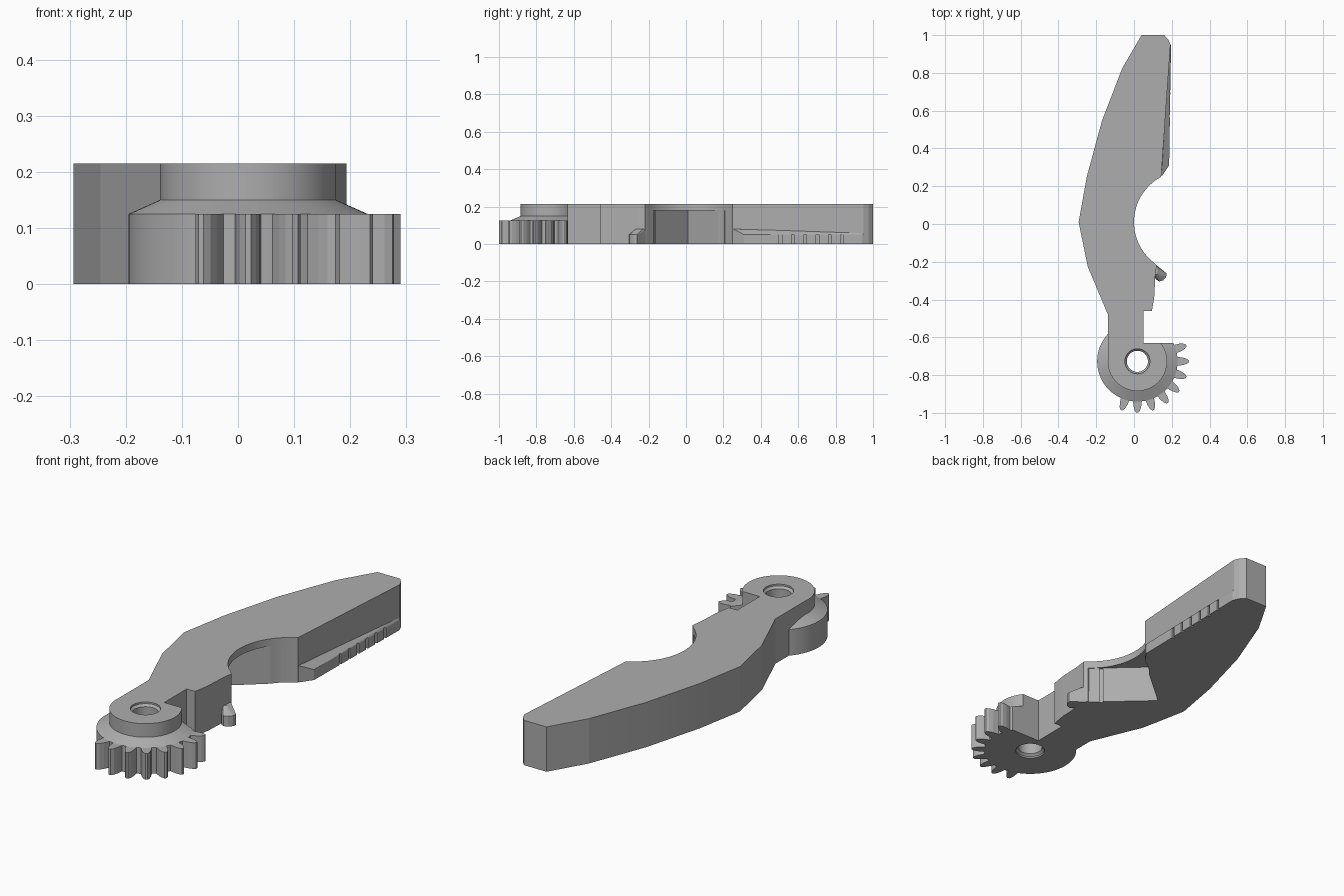
import bpy, bmesh, math
from mathutils import Vector, Matrix

cube = bpy.data.objects.get("Cube")
if cube:
    bpy.data.objects.remove(cube, do_unlink=True)

GREY = (0.42, 0.42, 0.42, 1)
grey = bpy.data.materials.new("plain grey")
grey.use_nodes = True
grey.diffuse_color = GREY
grey.node_tree.nodes["Principled BSDF"].inputs["Base Color"].default_value = GREY

TOP, GEAR_TOP = 0.215, 0.125
HUB = Vector((0.018, -0.727, 0))


def finish(bm, name):
    bmesh.ops.recalc_face_normals(bm, faces=bm.faces)
    mesh = bpy.data.meshes.new(name)
    bm.to_mesh(mesh)
    bm.free()
    mesh.materials.append(grey)
    ob = bpy.data.objects.new(name, mesh)
    bpy.context.collection.objects.link(ob)
    return ob


def prism(name, outline, z0, z1):
    bm = bmesh.new()
    face = bm.faces.new([bm.verts.new((x, y, z0)) for x, y in outline])
    ext = bmesh.ops.extrude_face_region(bm, geom=[face])
    bmesh.ops.translate(bm, vec=(0, 0, z1 - z0),
                        verts=[v for v in ext["geom"] if isinstance(v, bmesh.types.BMVert)])
    return finish(bm, name)


def lathe(name, profile, steps=72):
    """Closed solid turned about the hub axis; profile starts and ends on the axis."""
    bm = bmesh.new()
    vs = [bm.verts.new(HUB + Vector((r, 0, z))) for r, z in profile]
    edges = [bm.edges.new(p) for p in zip(vs, vs[1:])]
    bmesh.ops.spin(bm, geom=vs + edges, cent=HUB, axis=(0, 0, 1),
                   angle=math.tau, steps=steps)
    bmesh.ops.remove_doubles(bm, verts=bm.verts, dist=1e-5)
    return finish(bm, name)


def hull(name, points):
    bm = bmesh.new()
    for p in points:
        bm.verts.new(p)
    res = bmesh.ops.convex_hull(bm, input=bm.verts)
    bmesh.ops.delete(bm, geom=list(set(res["geom_interior"] + res["geom_unused"])), context="VERTS")
    bmesh.ops.dissolve_limit(bm, angle_limit=0.01, verts=bm.verts, edges=bm.edges)
    return finish(bm, name)


def combine(ob, other, operation):
    """Apply a boolean and drop the helper."""
    mod = ob.modifiers.new("combine", "BOOLEAN")
    mod.operation, mod.solver, mod.object = operation, "EXACT", other
    bpy.context.view_layer.update()
    deps = bpy.context.evaluated_depsgraph_get()
    mesh = bpy.data.meshes.new_from_object(ob.evaluated_get(deps))
    ob.modifiers.clear()
    ob.data = mesh
    bpy.data.objects.remove(other, do_unlink=True)


# Arm plate: straight-sided back and a round bite in the gripping side
bite = []
for i in range(33):
    a = math.radians(118 + 10 * i / 32 + (232 - 128) * i / 32)
    bite.append((0.271 + 0.271 * math.cos(a), 0.01 + 0.271 * math.sin(a)))
outline = [(0.04, 1), (0.16, 1), (0.182, 0.975), (0.193, 0.95)] + bite + [
    (0.12, -0.22), (0.112, -0.28), (0.108, -0.38), (0.095, -0.46), (0.05, -0.46),
    (0.05, -0.727), (-0.138, -0.727), (-0.138, -0.48), (-0.245, -0.225),
    (-0.293, 0.01), (-0.25, 0.25), (-0.17, 0.545), (-0.062, 0.825)]
arm = prism("arm", outline, 0, TOP)

# V-shaped pocket beneath a thin roof
corner, low, high = (-0.135, 0.01), (0.1, -0.205), (0.145, 0.25)
pocket = prism("pocket", [corner, low, (0.35, -0.2), (0.35, 0.25), high], -0.1, 0.18)
combine(arm, pocket, "DIFFERENCE")

# Upright grooves in the pocket walls
for end in (low, high):
    a, b = Vector(corner), Vector(end)
    along = (b - a).normalized()
    side = Vector((-along.y, along.x)) * 0.008
    mid = a.lerp(b, 0.8)
    quad = [mid + side, mid + side + along * 0.016, mid - side + along * 0.016, mid - side]
    combine(arm, prism("groove", [tuple(p) for p in quad], -0.1, 0.18), "DIFFERENCE")

# Hub with collar, cone and gear disc, cut flat beside the neck
hub = lathe("hub", [(0, 0), (0.213, 0), (0.213, GEAR_TOP), (0.157, 0.15), (0.157, TOP), (0, TOP)])
flat = prism("flat", [(0.05, -0.63), (0.4, -0.63), (0.4, -0.4), (0.05, -0.4)], -0.1, 0.4)
combine(hub, flat, "DIFFERENCE")
combine(arm, hub, "UNION")

# Pivot hole with chamfered rims
bore = lathe("bore", [(0, -0.02), (0.067, -0.02), (0.067, 0.008), (0.056, 0.018),
                      (0.056, TOP - 0.018), (0.066, TOP - 0.008), (0.066, TOP + 0.02),
                      (0, TOP + 0.02)], 48)
combine(arm, bore, "DIFFERENCE")

# Gear teeth on the front right part of the disc
half = [(0.19, 0.026), (0.212, 0.023), (0.24, 0.02), (0.26, 0.014), (0.272, 0.005)]
tooth = half + [(r, -w) for r, w in reversed(half)]
parts = [arm]
for i in range(8):
    ob = prism("gear_tooth", tooth, 0, GEAR_TOP)
    ob.data.transform(Matrix.Translation(HUB) @ Matrix.Rotation(math.radians(18 - 18 * i), 4, "Z"))
    parts.append(ob)

# Sloped gripping lip along the jaw, with notches
lip = hull("jaw_lip", [(x, y, z) for x, y, top in (
    (0.186, 0.31, 0.05), (0.196, 0.945, 0.05), (0.146, 0.252, 0.08),
    (0.19, 0.955, 0.06), (0.125, 0.3, 0.08), (0.17, 0.95, 0.06)) for z in (0, top)])
for i in range(6):
    y = 0.505 + 0.066 * i
    notch = [(0.18, y - 0.007), (0.25, y - 0.007), (0.25, y + 0.007), (0.18, y + 0.007)]
    combine(lip, prism("notch", notch, -0.1, 0.052), "DIFFERENCE")
parts.append(lip)

# Small rounded claw below the bite
foot = [(0.1, -0.203), (0.173, -0.262), (0.17, -0.28), (0.155, -0.298), (0.135, -0.304),
        (0.118, -0.295), (0.108, -0.28)]
crown = [(0.1, -0.205), (0.125, -0.23), (0.125, -0.265), (0.108, -0.27)]
parts.append(hull("claw", [(x, y, z) for x, y in foot for z in (0, 0.05)]
                  + [(x, y, 0.08) for x, y in crown]))

# Smooth the round walls, keep the facets crisp
bpy.ops.object.select_all(action="DESELECT")
for ob in parts:
    ob.select_set(True)
bpy.context.view_layer.objects.active = arm
bpy.ops.object.shade_smooth_by_angle(angle=math.radians(8))
